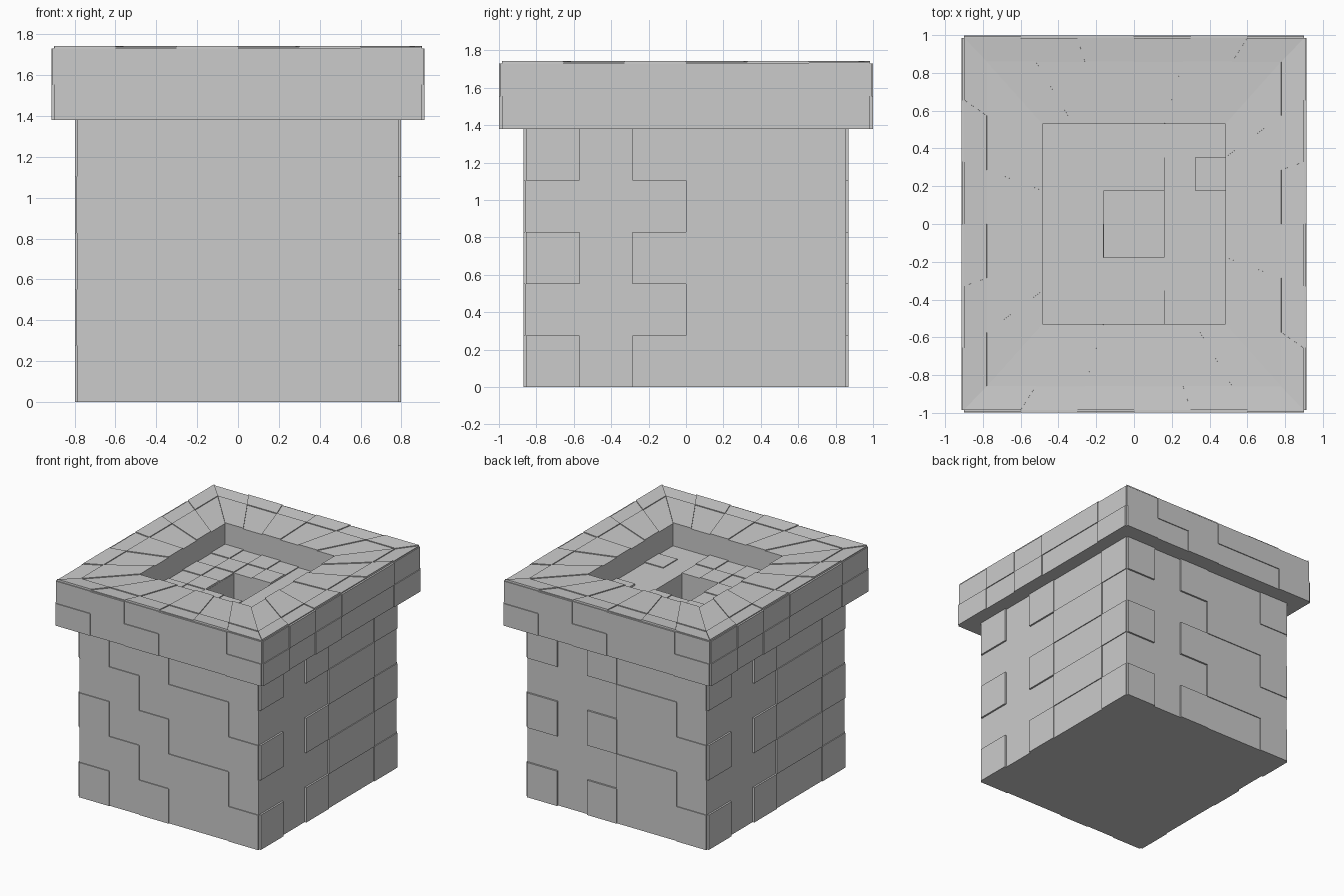
import bpy
import bmesh
from mathutils import Vector

cube = bpy.data.objects.get("Cube")
if cube:
    bpy.data.objects.remove(cube, do_unlink=True)

stone = bpy.data.materials.new("grey_stone")
stone.use_nodes = True
GREY = (0.6, 0.6, 0.6, 1)
stone.diffuse_color = GREY
stone.node_tree.nodes["Principled BSDF"].inputs["Base Color"].default_value = GREY

HIGH, LOW = 0.014, 0.007      # how far bricks stand out
BODY = (0.785, 0.855)
RIM = (0.9, 0.985)
RIDGE = (0.78, 0.86)
MOUTH = (0.485, 0.53)
HOLE = (0.16, 0.177)
Z_BODY, Z_RIM, Z_RIDGE, Z_MOUTH, Z_FLOOR = 1.38, 1.73, 1.72, 1.71, 1.54


def finish(name, bm):
    bmesh.ops.recalc_face_normals(bm, faces=bm.faces)
    mesh = bpy.data.meshes.new(name)
    bm.to_mesh(mesh)
    bm.free()
    mesh.materials.append(stone)
    obj = bpy.data.objects.new(name, mesh)
    bpy.context.collection.objects.link(obj)


def loft(name, rings):
    """Join stacked rectangles (half sizes, height) into a closed solid."""
    bm = bmesh.new()
    loops = [[bm.verts.new((sx * h[0], sy * h[1], z))
              for sx, sy in ((-1, -1), (1, -1), (1, 1), (-1, 1))] for h, z in rings]
    for a, b in zip(loops, loops[1:]):
        for i in range(4):
            j = (i + 1) % 4
            bm.faces.new((a[i], a[j], b[j], b[i]))
    bm.faces.new(loops[0])
    bm.faces.new(loops[-1])
    finish(name, bm)


def brick(bm, quad, lift):
    """Thin block standing out of a counter-clockwise quad."""
    quad = [Vector(p) for p in quad]
    n = (quad[1] - quad[0]).cross(quad[3] - quad[0]).normalized()
    low = [bm.verts.new(p - n * 0.004) for p in quad]
    top = [bm.verts.new(p + n * lift) for p in quad]
    bm.faces.new(top)
    bm.faces.new(low[::-1])
    for i in range(4):
        j = (i + 1) % 4
        bm.faces.new((low[i], low[j], top[j], top[i]))


def side_point(side, half, t, z):
    """Point on a side of a rectangle; t runs -1..1 from the viewer's left."""
    hx, hy = half
    x, y = ((t * hx, -hy), (hx, t * hy), (-t * hx, hy), (-hx, -t * hy))[side]
    return x, y, z


def band(bm, side, low, high, spans, row, sparse=False):
    """One course of bricks between two rectangle edges."""
    for k, (a, b) in enumerate(spans):
        if sparse and k < 3 and (k == 1 or row % 2):
            continue
        lift = HIGH if (row + k) % 2 == 0 else LOW
        a, b = a / 3, b / 3
        brick(bm, [side_point(side, low[0], a, low[1]), side_point(side, low[0], b, low[1]),
                   side_point(side, high[0], b, high[1]), side_point(side, high[0], a, high[1])],
              lift)


# Solid core with stepped rim and sunken mouth
loft("chimney_core", [(BODY, 0), (BODY, Z_BODY), (RIM, Z_BODY), (RIM, Z_RIM),
                      (RIDGE, Z_RIDGE), (MOUTH, Z_MOUTH), (MOUTH, Z_FLOOR),
                      (HOLE, Z_FLOOR), (HOLE, Z_FLOOR - 0.35)])

# Wall bricks: five courses, with gaps on all sides but the front
SPANS = [(-3, -2), (-2, -1), (-1, 0), (0, 2), (2, 3)]
bm = bmesh.new()
for side in range(4):
    for row in range(5):
        z = Z_BODY * row / 5
        band(bm, side, (BODY, z), (BODY, z + Z_BODY / 5), SPANS, row, sparse=side > 0)
finish("wall_bricks", bm)

# Rim bricks: two courses around the outside
bm = bmesh.new()
middle = (Z_BODY + Z_RIM) / 2
for side in range(4):
    band(bm, side, (RIM, Z_BODY), (RIM, middle), SPANS, 0)
    band(bm, side, (RIM, middle), (RIM, Z_RIM), SPANS, 1)
finish("rim_bricks", bm)

# Capping stones: two rings fanning in towards the mouth
bm = bmesh.new()
FAN = [(i, i + 1) for i in range(-3, 3)]
for side in range(4):
    band(bm, side, (RIM, Z_RIM), (RIDGE, Z_RIDGE), FAN, 0)
    band(bm, side, (RIDGE, Z_RIDGE), (MOUTH, Z_MOUTH), FAN, 1)
finish("capping_stones", bm)

# Floor bricks around the central hole
bm = bmesh.new()
dx, dy = MOUTH[0] / 3, MOUTH[1] / 3
for i in (-3, -2, -1, 0, 2):
    for j in range(-3, 3):
        in_hole = i in (-1, 0) and j in (-1, 0)
        if in_hole or (i == 2 and j not in (-2, 1)):
            continue
        x0, x1, y0, y1 = i * dx, (i + 1) * dx, j * dy, (j + 1) * dy
        brick(bm, [(x0, y0, Z_FLOOR), (x1, y0, Z_FLOOR), (x1, y1, Z_FLOOR), (x0, y1, Z_FLOOR)],
              HIGH if (i + j) % 2 else LOW)
finish("floor_bricks", bm)
